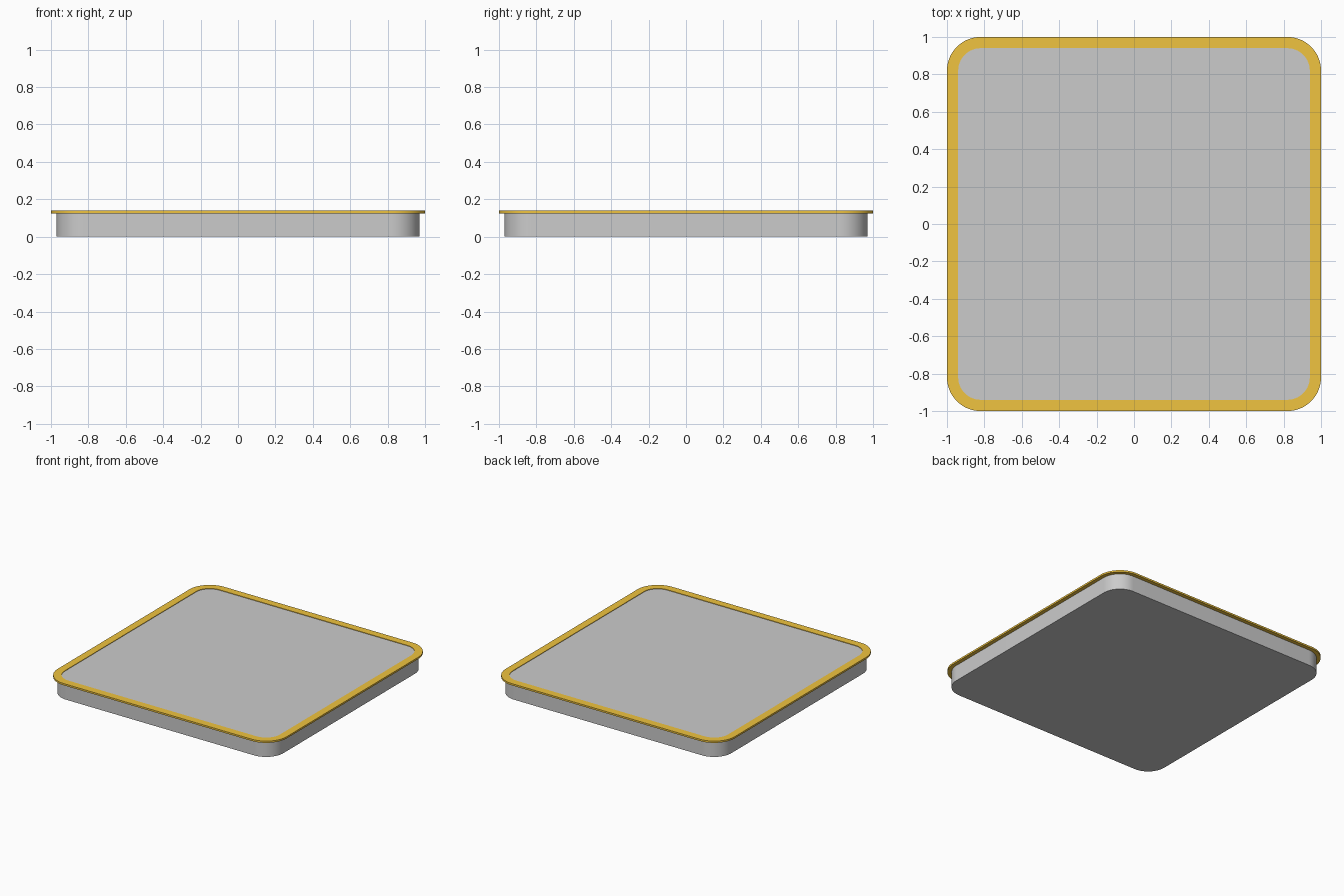
import bpy, bmesh, math

if "Cube" in bpy.data.objects:
    bpy.data.objects.remove(bpy.data.objects["Cube"])

CORNER_STEPS = 16


def outline(half, radius):
    """Rounded square outline, counter-clockwise."""
    c = half - radius
    pts = []
    for k, (sx, sy) in enumerate([(1, 1), (-1, 1), (-1, -1), (1, -1)]):
        for i in range(CORNER_STEPS + 1):
            a = math.pi / 2 * (k + i / CORNER_STEPS)
            pts.append((sx * c + radius * math.cos(a), sy * c + radius * math.sin(a)))
    return pts


def finish(bm, name, color=None):
    bmesh.ops.recalc_face_normals(bm, faces=bm.faces)
    mesh = bpy.data.meshes.new(name)
    bm.to_mesh(mesh)
    bm.free()
    obj = bpy.data.objects.new(name, mesh)
    bpy.context.collection.objects.link(obj)
    if color:
        mat = bpy.data.materials.new(name + "_color")
        mat.diffuse_color = color
        mat.use_nodes = True
        mat.node_tree.nodes["Principled BSDF"].inputs["Base Color"].default_value = mat.diffuse_color
        mesh.materials.append(mat)
    bpy.ops.object.select_all(action='DESELECT')
    obj.select_set(True)
    bpy.context.view_layer.objects.active = obj
    bpy.ops.object.shade_smooth_by_angle(angle=math.radians(30))
    return obj


def loft(bm, loops):
    """Skin consecutive (half, radius, z) outlines; return the vertex rings."""
    rings = [[bm.verts.new((x, y, z)) for x, y in outline(h, r)] for h, r, z in loops]
    n = len(rings[0])
    return rings, n


def bridge(bm, a, b):
    n = len(a)
    for i in range(n):
        j = (i + 1) % n
        bm.faces.new((a[i], a[j], b[j], b[i]))


# Tray body: solid rounded slab whose top sits just under the rim
bm = bmesh.new()
rings, _ = loft(bm, [(0.97, 0.15, 0.0), (0.97, 0.15, 0.135)])
bridge(bm, *rings)
bm.faces.new(rings[0])
bm.faces.new(rings[1])
finish(bm, "body")

# Orange rim: flat rounded ring overhanging the body
bm = bmesh.new()
rings, _ = loft(bm, [(1.0, 0.18, 0.125), (1.0, 0.18, 0.139),
                     (0.94, 0.12, 0.139), (0.94, 0.12, 0.125)])
for k in range(4):
    bridge(bm, rings[k], rings[(k + 1) % 4])
finish(bm, "rim", (0.87, 0.55, 0.05, 1))
